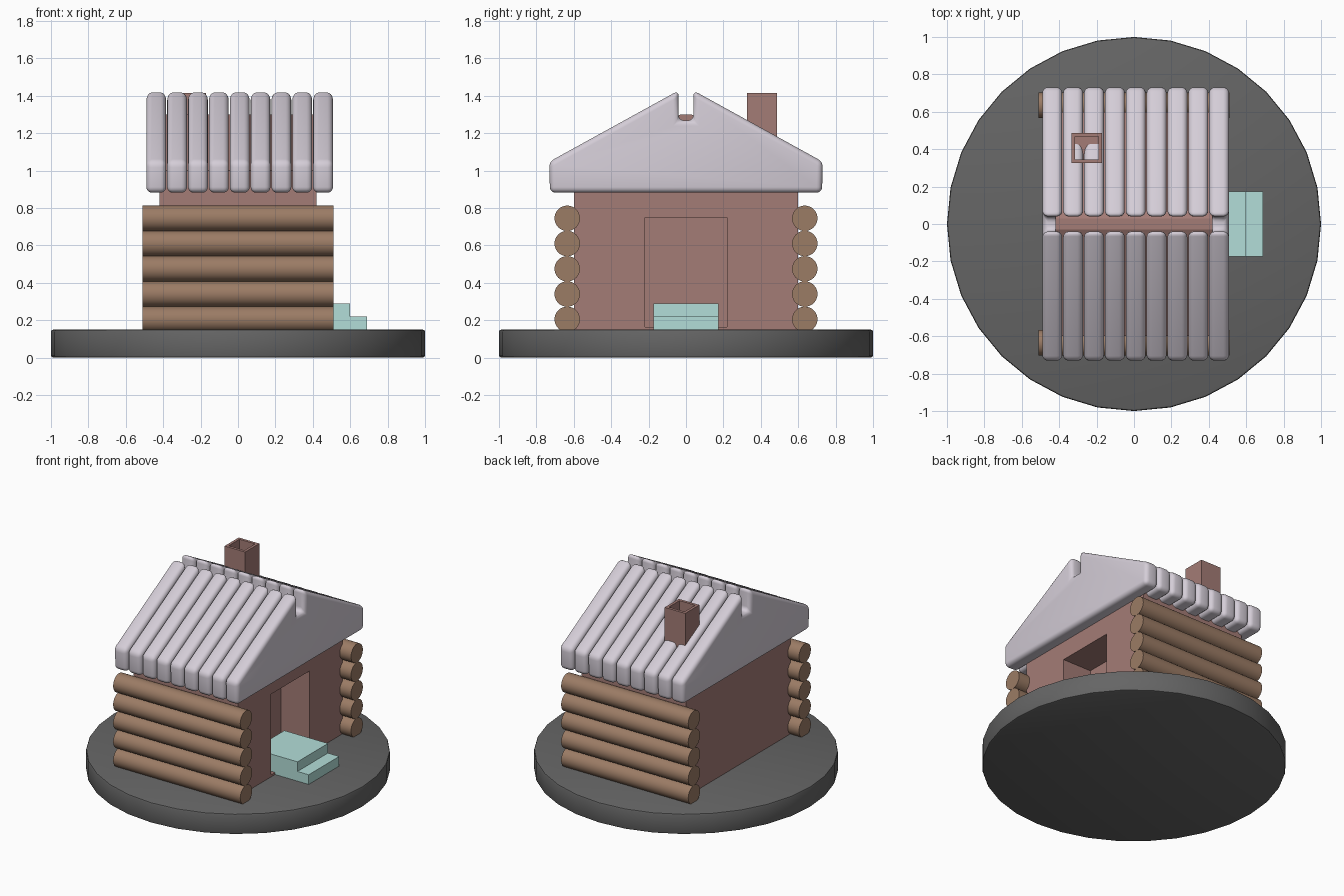
import bpy, bmesh, math

if "Cube" in bpy.data.objects:
    bpy.data.objects.remove(bpy.data.objects["Cube"])


def material(name, rgb):
    m = bpy.data.materials.new(name)
    m.diffuse_color = (*rgb, 1)
    m.use_nodes = True
    m.node_tree.nodes["Principled BSDF"].inputs["Base Color"].default_value = m.diffuse_color
    return m


BRICK = material("brick", (0.37, 0.20, 0.18))
WOOD = material("wood", (0.33, 0.20, 0.13))
SNOW = material("pale_roof", (0.66, 0.61, 0.68))
STONE = material("pale_step", (0.45, 0.73, 0.69))
DARK = material("dark_base", (0.13, 0.13, 0.13))


def finish(name, bm, mat):
    bmesh.ops.recalc_face_normals(bm, faces=bm.faces)
    me = bpy.data.meshes.new(name)
    bm.to_mesh(me)
    bm.free()
    ob = bpy.data.objects.new(name, me)
    bpy.context.collection.objects.link(ob)
    me.materials.append(mat)
    return ob


def activate(ob):
    bpy.ops.object.select_all(action='DESELECT')
    ob.select_set(True)
    bpy.context.view_layer.objects.active = ob


def smooth(ob, degrees=40):
    activate(ob)
    bpy.ops.object.shade_smooth_by_angle(angle=math.radians(degrees))


def bevel(ob, width, segments):
    mod = ob.modifiers.new("bevel", 'BEVEL')
    mod.width, mod.segments = width, segments
    mod.limit_method = 'ANGLE'
    mod.angle_limit = math.radians(35)
    activate(ob)
    bpy.ops.object.modifier_apply(modifier=mod.name)


def prism(name, points, start, end, to_3d, mat):
    """Extrude a 2D profile between two depths."""
    bm = bmesh.new()
    a, b = [[bm.verts.new(to_3d(u, v, d)) for u, v in points] for d in (start, end)]
    n = len(points)
    bm.faces.new(a)
    bm.faces.new(b[::-1])
    for i in range(n):
        bm.faces.new((a[i], b[i], b[(i + 1) % n], a[(i + 1) % n]))
    return finish(name, bm, mat)


def yz(u, v, d):
    return (d, u, v)


def xz(u, v, d):
    return (u, d, v)


def xy(u, v, d):
    return (u, v, d)


def mirrored(half):
    return half + [(-u, v) for u, v in reversed(half)]


# Round base
bpy.ops.mesh.primitive_cylinder_add(vertices=32, radius=1, depth=0.15, location=(0, 0, 0.075))
base = bpy.context.object
base.name = "base"
base.data.materials.append(DARK)
bevel(base, 0.012, 2)
smooth(base)

# Gabled body with a deep doorway
body = prism("house_body", mirrored([(0.03, 1.30), (0.60, 1.0), (0.60, 0.14)]),
             -0.42, 0.42, yz, BRICK)
cutter = prism("door_cutter", [(-0.22, 0.165), (0.22, 0.165), (0.22, 0.75), (-0.22, 0.75)],
               0.19, 0.60, yz, BRICK)
cutter.hide_render = True
cut = body.modifiers.new("doorway", 'BOOLEAN')
cut.operation, cut.object, cut.solver = 'DIFFERENCE', cutter, 'EXACT'
activate(body)
bpy.ops.object.modifier_apply(modifier=cut.name)
bpy.data.objects.remove(cutter)

# Stacked logs along both long walls
for side, y in (("front", -0.635), ("back", 0.635)):
    for i in range(5):
        bpy.ops.mesh.primitive_cylinder_add(vertices=32, radius=0.068, depth=1.02,
                                            location=(0, y, 0.205 + 0.135 * i),
                                            rotation=(0, math.pi / 2, 0))
        log = bpy.context.object
        log.name = f"{side}_log_{i + 1}"
        log.data.materials.append(WOOD)
        smooth(log)

# Nine rounded roof strips
roof_profile = mirrored([(0.04, 1.428), (0.732, 1.047), (0.727, 0.882)])
roof_profile += [(-0.04, 1.268), (0.04, 1.268)]
for i in range(9):
    x = -0.437 + 0.1115 * i
    strip = prism(f"roof_strip_{i + 1}", roof_profile, x - 0.053, x + 0.053, yz, SNOW)
    bevel(strip, 0.03, 4)
    smooth(strip)

# Hollow chimney
chimney = prism("chimney", [(-0.335, 0.325), (-0.17, 0.325), (-0.17, 0.487), (-0.335, 0.487)],
                1.0, 1.415, xy, BRICK)
bm = bmesh.new()
bm.from_mesh(chimney.data)
top = [f for f in bm.faces if f.normal.z > 0.9]
bmesh.ops.inset_individual(bm, faces=top, thickness=0.028)
inner = bmesh.ops.extrude_discrete_faces(bm, faces=top)["faces"]
bmesh.ops.translate(bm, verts=inner[0].verts, vec=(0, 0, -0.2))
bm.to_mesh(chimney.data)
bm.free()

# Two door steps
prism("door_steps", [(0.25, 0.14), (0.69, 0.14), (0.69, 0.22), (0.60, 0.22), (0.60, 0.29), (0.25, 0.29)],
      -0.175, 0.175, xz, STONE)
